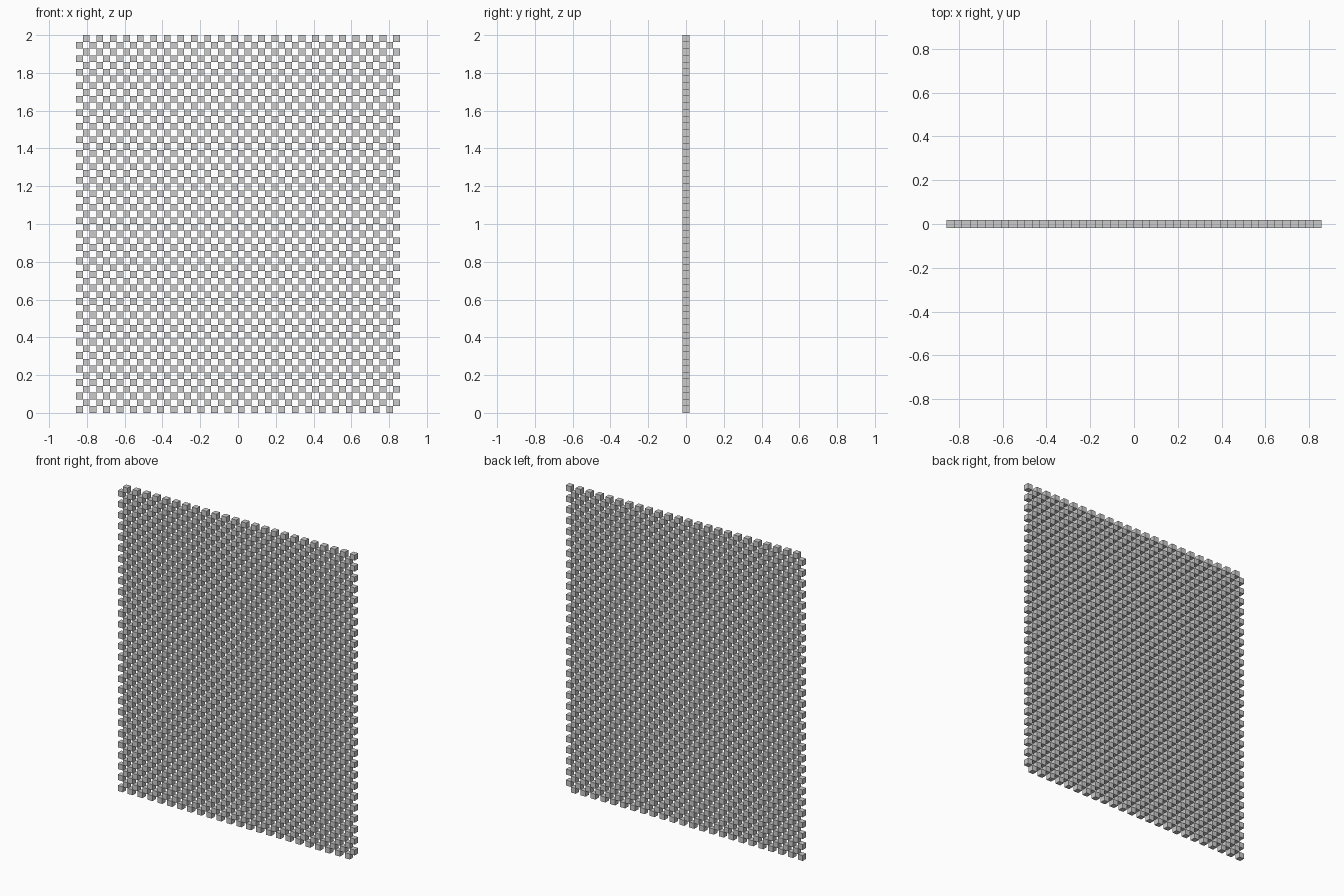
import bpy, bmesh
from mathutils import Matrix

if "Cube" in bpy.data.objects:
    bpy.data.objects.remove(bpy.data.objects["Cube"])

ROWS, COLS = 56, 48
S = 2.0 / ROWS  # cube edge

# Checkerboard screen of cubes touching along their edges
bm = bmesh.new()
for r in range(ROWS):
    for c in range(r % 2, COLS, 2):
        pos = ((c + 0.5 - COLS / 2) * S, 0, (r + 0.5) * S)
        bmesh.ops.create_cube(bm, size=S, matrix=Matrix.Translation(pos))

mesh = bpy.data.meshes.new("checker_screen")
bm.to_mesh(mesh)
bm.free()
bpy.context.collection.objects.link(bpy.data.objects.new("checker_screen", mesh))
